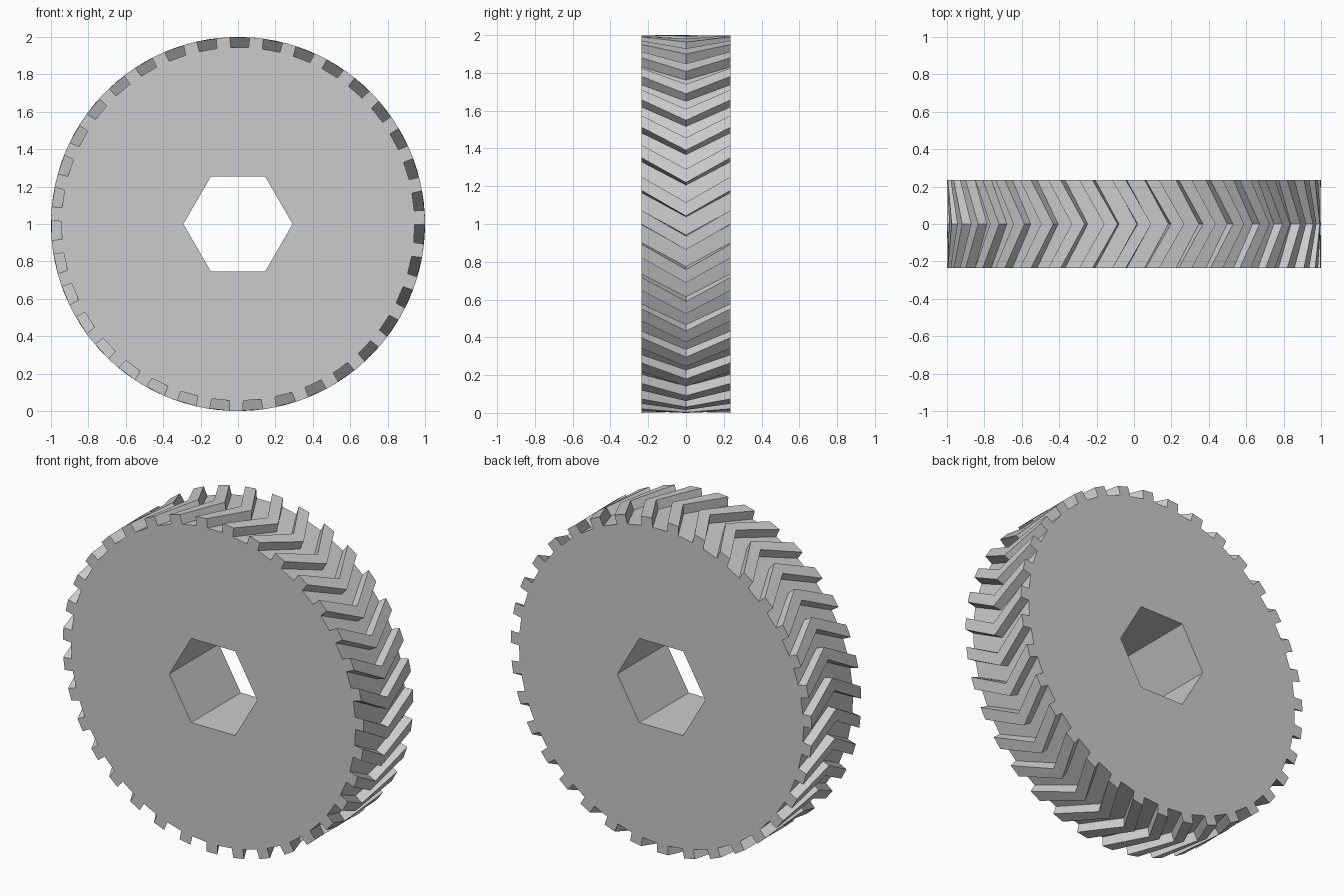
import bpy, bmesh
from math import radians, cos, sin

TEETH = 35
TIP_R, ROOT_R, HEX_R = 1.0, 0.945, 0.292
HALF_WIDTH = 0.235
TWIST = radians(-7.8)        # chevron shift at the middle plane
GAP_CENTRE = radians(-3.1)   # first gap on the end faces
PITCH = radians(360 / TEETH)

cube = bpy.data.objects.get("Cube")
if cube:
    bpy.data.objects.remove(cube, do_unlink=True)

grey = bpy.data.materials.new("plain grey")
grey.use_nodes = True
colour = (0.6, 0.6, 0.6, 1)
grey.diffuse_color = colour
grey.node_tree.nodes["Principled BSDF"].inputs["Base Color"].default_value = colour

bm = bmesh.new()


def ring(polar, y):
    """Closed loop of vertices around the axle at depth y."""
    return [bm.verts.new((r * cos(a), y, 1 + r * sin(a))) for r, a in polar]


def join(a, b):
    """Wall of quads between two loops."""
    n = len(a)
    for i in range(n):
        j = (i + 1) % n
        bm.faces.new((a[i], a[j], b[j], b[i]))


def loop_edges(loop):
    return [bm.edges.get((v, loop[i - 1])) for i, v in enumerate(loop)]


def toothed(twist):
    """Gear outline: each gap has two root corners between two tip corners."""
    points = []
    for i in range(TEETH):
        c = GAP_CENTRE + twist + i * PITCH
        tip, root = radians(3.05), radians(2.9)
        points += [(TIP_R, c - tip), (ROOT_R, c - root),
                   (ROOT_R, c + root), (TIP_R, c + tip)]
    return points


# Herringbone teeth: straight slanted runs meeting at the middle plane
front = ring(toothed(0), -HALF_WIDTH)
middle = ring(toothed(TWIST), 0)
back = ring(toothed(0), HALF_WIDTH)
join(front, middle)
join(middle, back)

# Hexagonal axle hole
hexagon = [(HEX_R, radians(60 * i)) for i in range(6)]
hole_front = ring(hexagon, -HALF_WIDTH)
hole_back = ring(hexagon, HALF_WIDTH)
join(hole_front, hole_back)

# Flat end faces around the hole
for outer, inner, side in ((front, hole_front, -1), (back, hole_back, 1)):
    bmesh.ops.triangle_fill(bm, use_beauty=True, normal=(0, side, 0),
                            edges=loop_edges(outer) + loop_edges(inner))
bmesh.ops.recalc_face_normals(bm, faces=bm.faces[:])

mesh = bpy.data.meshes.new("herringbone_gear")
bm.to_mesh(mesh)
bm.free()
mesh.materials.append(grey)
gear = bpy.data.objects.new("herringbone_gear", mesh)
bpy.context.collection.objects.link(gear)
